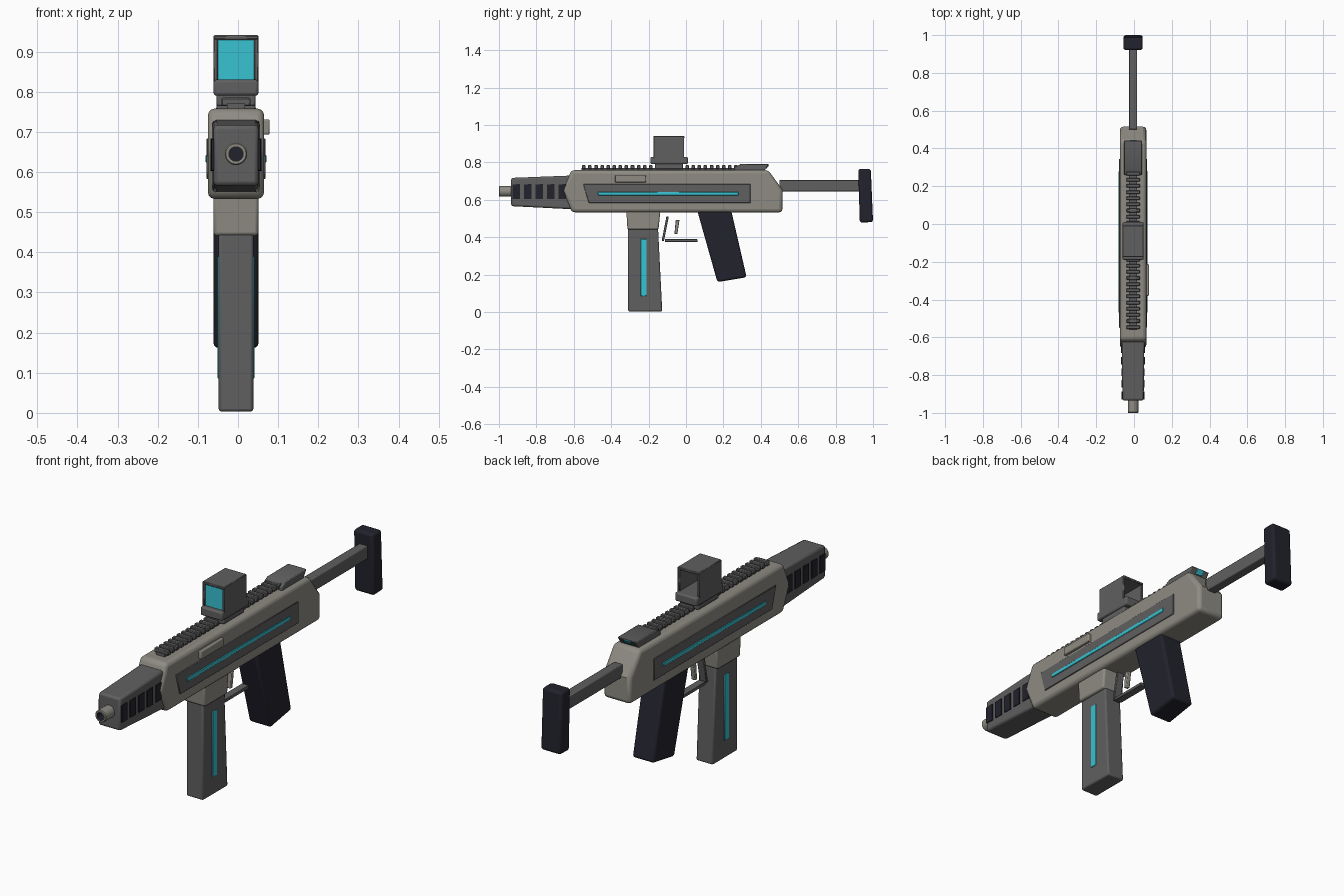
import bpy, bmesh, math
from mathutils import Vector

if "Cube" in bpy.data.objects:
    bpy.data.objects.remove(bpy.data.objects["Cube"])

CX = -0.005  # centre plane of the symmetrical parts


def material(name, r, g, b):
    m = bpy.data.materials.new(name)
    m.diffuse_color = (r, g, b, 1)
    m.use_nodes = True
    m.node_tree.nodes["Principled BSDF"].inputs["Base Color"].default_value = m.diffuse_color
    return m


LIGHT = material("warm light grey", 0.27, 0.26, 0.225)
GREY = material("dark grey", 0.115, 0.115, 0.115)
NAVY = material("near black navy", 0.016, 0.016, 0.026)
CYAN = material("glow cyan", 0.04, 0.54, 0.64)


def finish(bm, name, mat, bevel=0.0, segs=2):
    bmesh.ops.recalc_face_normals(bm, faces=bm.faces)
    me = bpy.data.meshes.new(name)
    bm.to_mesh(me)
    bm.free()
    ob = bpy.data.objects.new(name, me)
    bpy.context.collection.objects.link(ob)
    me.materials.append(mat)
    if bevel:
        mod = ob.modifiers.new("bevel", 'BEVEL')
        mod.width = bevel
        mod.segments = segs
        mod.limit_method = 'ANGLE'
        mod.angle_limit = math.radians(40)
    bpy.ops.object.select_all(action='DESELECT')
    ob.select_set(True)
    bpy.context.view_layer.objects.active = ob
    bpy.ops.object.shade_smooth_by_angle(angle=math.radians(35))
    return ob


def slab(name, profile, x0, x1, mat, bevel=0.0, segs=2):
    """Side profile of (y, z) points extruded across x."""
    bm = bmesh.new()
    a = [bm.verts.new((x0, y, z)) for y, z in profile]
    b = [bm.verts.new((x1, y, z)) for y, z in profile]
    n = len(a)
    bm.faces.new(a)
    bm.faces.new(b[::-1])
    for i in range(n):
        bm.faces.new((a[i], b[i], b[(i + 1) % n], a[(i + 1) % n]))
    return finish(bm, name, mat, bevel, segs)


def box(name, x0, x1, y0, y1, z0, z1, mat, bevel=0.0, segs=2):
    return slab(name, [(y0, z0), (y1, z0), (y1, z1), (y0, z1)], x0, x1, mat, bevel, segs)


def mid(name, half, profile, mat, bevel=0.0, segs=2):
    return slab(name, profile, CX - half, CX + half, mat, bevel, segs)


# Receiver
mid("receiver", 0.07, [(-0.61, 0.533), (0.515, 0.533), (0.515, 0.655), (0.44, 0.758),
                       (-0.613, 0.758), (-0.66, 0.65)], LIGHT, 0.017, 3)

# Side panels and light strips
for s, side in ((-1, "left"), (1, "right")):
    slab(side + "_panel", [(-0.52, 0.583), (0.345, 0.583), (0.345, 0.684), (-0.55, 0.684)],
         CX + s * 0.066, CX + s * 0.0735, GREY, 0.002, 1)
    box(side + "_light_strip", CX + s * 0.070, CX + s * 0.0765, -0.47, 0.28, 0.624, 0.642, CYAN, 0.002, 1)
    box(side + "_magazine_light", CX + s * 0.040, CX + s * 0.0455, -0.243, -0.21, 0.085, 0.39, CYAN, 0.002, 1)

# Charging plate on the right side only
box("charging_plate", 0.055, 0.079, -0.38, -0.213, 0.693, 0.731, LIGHT, 0.004)

# Handguard, tapering toward the muzzle
bm = bmesh.new()
rings = []
for y, h, z0, z1 in ((-0.935, 0.056, 0.566, 0.717), (-0.60, 0.060, 0.549, 0.73)):
    rings.append([bm.verts.new((CX + sx * h, y, z)) for sx, z in ((-1, z0), (1, z0), (1, z1), (-1, z1))])
bm.faces.new(rings[0])
bm.faces.new(rings[1])
for i in range(4):
    j = (i + 1) % 4
    bm.faces.new((rings[0][i], rings[0][j], rings[1][j], rings[1][i]))
finish(bm, "handguard", GREY, 0.010)

# Dark vents along both sides of the handguard
for i in range(5):
    y = -0.910 + i * 0.0615
    for s, side in ((-1, "left"), (1, "right")):
        x = CX + s * (0.0562 + 0.0115 * (y + 0.935))
        slab(f"{side}_vent_{i + 1}", [(y - 0.018, 0.605), (y + 0.022, 0.603), (y + 0.022, 0.684), (y - 0.018, 0.682)],
             x - s * 0.004, x + s * 0.004, NAVY)

# Muzzle: hollow tube with a dark bore
bm = bmesh.new()
N = 24
loops = []
for r, y in ((0.028, -0.92), (0.028, -0.996), (0.025, -1.0), (0.018, -1.0), (0.018, -0.955)):
    loops.append([bm.verts.new((CX + r * math.cos(2 * math.pi * k / N), y,
                                0.645 + r * math.sin(2 * math.pi * k / N))) for k in range(N)])
for a, b in zip(loops, loops[1:]):
    for k in range(N):
        bm.faces.new((a[k], a[(k + 1) % N], b[(k + 1) % N], b[k]))
bm.faces.new(loops[0])
bm.faces.new(loops[-1])
muzzle = finish(bm, "muzzle", LIGHT)
muzzle.data.materials.append(NAVY)
for f in muzzle.data.polygons:
    if all((Vector(muzzle.data.vertices[v].co) - Vector((CX, f.center.y, 0.645))).xz.length < 0.019
           for v in f.vertices):
        f.material_index = 1

# Top rail with teeth
box("rail_base", CX - 0.022, CX + 0.022, -0.56, 0.30, 0.752, 0.771, GREY)
for i in range(26):
    y = -0.546 + i * 0.0325
    box(f"rail_tooth_{i + 1}", CX - 0.036, CX + 0.036, y - 0.0095, y + 0.0095, 0.764, 0.785, GREY, 0.003, 1)

# Rear cover with its indicator light
mid("rear_cover", 0.048, [(0.26, 0.755), (0.418, 0.755), (0.443, 0.79), (0.29, 0.79), (0.26, 0.774)], GREY, 0.004)
mid("rear_indicator", 0.018, [(0.425, 0.767), (0.431, 0.767), (0.446, 0.788), (0.44, 0.788)], CYAN, 0.002, 1)

# Sight: clamp, base, open hood, lens
box("sight_clamp", CX - 0.048, CX + 0.048, -0.165, -0.015, 0.764, 0.796, GREY, 0.005)
box("sight_base", CX - 0.056, CX + 0.056, -0.19, 0.01, 0.79, 0.83, GREY, 0.007)
for s, side in ((-1, "left"), (1, "right")):
    box(side + "_sight_wall", CX + s * 0.045, CX + s * 0.056, -0.173, -0.01, 0.82, 0.938, GREY, 0.002, 1)
box("sight_roof", CX - 0.056, CX + 0.056, -0.175, -0.008, 0.929, 0.941, GREY, 0.003, 1)
box("sight_backing", CX - 0.046, CX + 0.046, -0.163, -0.157, 0.825, 0.932, GREY)
box("sight_lens", CX - 0.046, CX + 0.046, -0.168, -0.163, 0.825, 0.930, CYAN)

# Stock tube and butt pad
box("stock_tube", CX - 0.022, CX + 0.022, 0.50, 0.94, 0.645, 0.706, GREY, 0.004)
mid("butt_pad", 0.051, [(0.929, 0.478), (1.0, 0.481), (0.988, 0.765), (0.921, 0.765)], NAVY, 0.012, 3)

# Magazine well and magazine
mid("magazine_well", 0.056, [(-0.32, 0.56), (-0.135, 0.56), (-0.147, 0.441), (-0.313, 0.441)], LIGHT, 0.008)
mid("magazine", 0.043, [(-0.31, 0.003), (-0.127, 0.003), (-0.15, 0.46), (-0.31, 0.46)], GREY, 0.007)

# Pistol grip
mid("grip", 0.056, [(0.058, 0.55), (0.168, 0.160), (0.324, 0.186), (0.24, 0.55)], NAVY, 0.012, 3)

# Trigger and guard
mid("trigger", 0.010, [(-0.062, 0.417), (-0.046, 0.417), (-0.035, 0.492), (-0.055, 0.492)], LIGHT, 0.003)
mid("guard_front_bar", 0.018, [(-0.130, 0.38), (-0.118, 0.38), (-0.092, 0.51), (-0.105, 0.51)], GREY, 0.002, 1)
mid("guard_lower_bar", 0.018, [(-0.113, 0.374), (0.062, 0.374), (0.062, 0.389), (-0.113, 0.389)], GREY, 0.002, 1)
